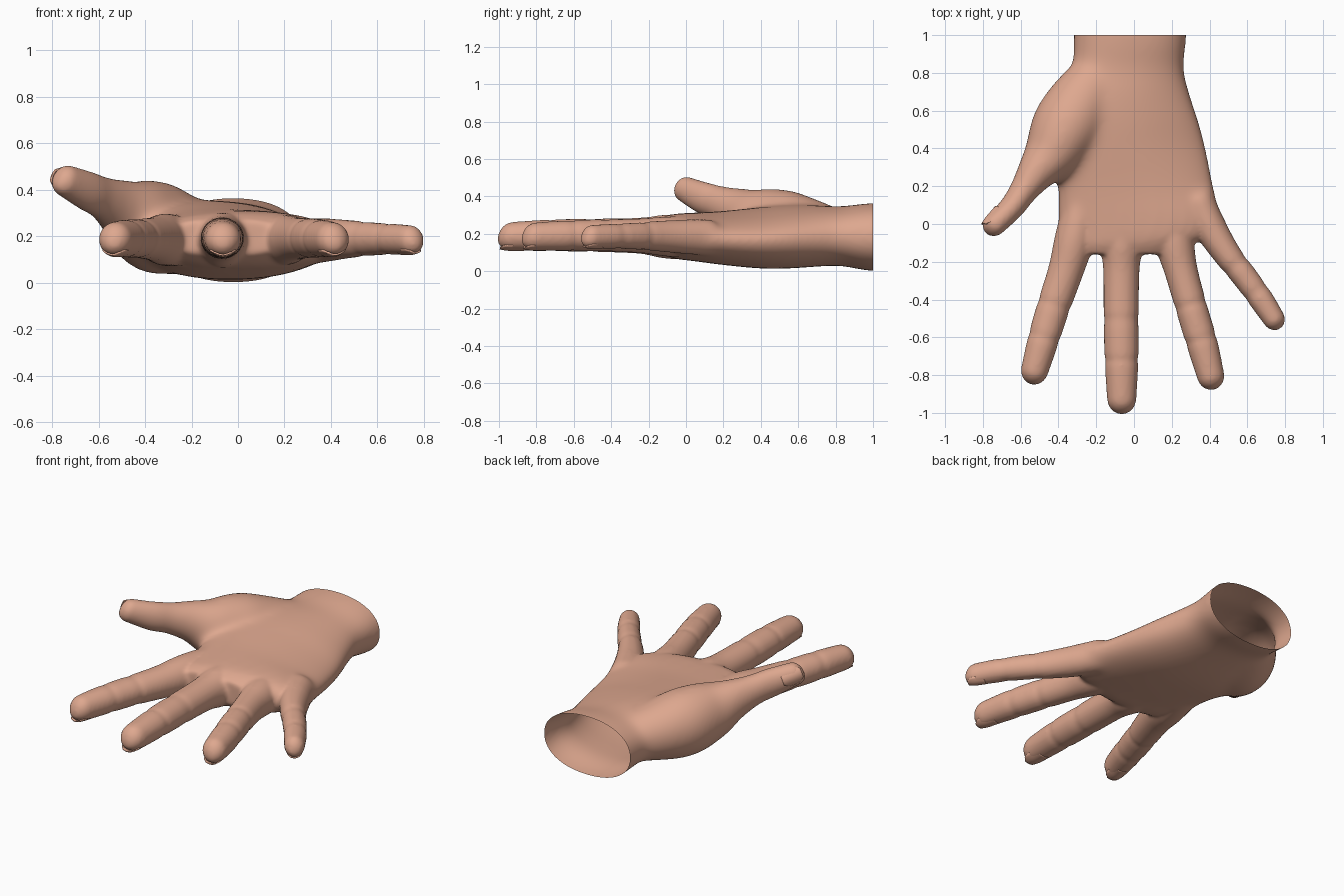
import bpy, bmesh, math
from mathutils import Vector

if "Cube" in bpy.data.objects:
    bpy.data.objects.remove(bpy.data.objects["Cube"])

skin = bpy.data.materials.new("skin")
skin.diffuse_color = (0.73, 0.39, 0.275, 1)
skin.use_nodes = True
skin.node_tree.nodes["Principled BSDF"].inputs["Base Color"].default_value = skin.diffuse_color
N = 32


def spline(rows, steps=8):
    """Catmull-Rom interpolation through rows of numbers."""
    out = []
    for i in range(len(rows) - 1):
        p = [Vector(rows[min(max(i + k, 0), len(rows) - 1)]) for k in (-1, 0, 1, 2)]
        for s in range(steps):
            t = s / steps
            out.append(0.5 * (2 * p[1] + (p[2] - p[0]) * t
                              + (2 * p[0] - 5 * p[1] + 4 * p[2] - p[3]) * t * t
                              + (3 * p[1] - p[0] - 3 * p[2] + p[3]) * t ** 3))
    return out + [Vector(rows[-1])]


def skin_rings(bm, rings):
    """Bridge closed rings and cap both ends."""
    rings = [[bm.verts.new(p) for p in r] for r in rings]
    for a, b in zip(rings, rings[1:]):
        for i in range(N):
            bm.faces.new((a[i], a[(i + 1) % N], b[(i + 1) % N], b[i]))
    bm.faces.new(rings[0][::-1])
    bm.faces.new(rings[-1])


def palm(bm):
    # sections: y, left x, right x, bottom z, top z, rise of the top towards the thumb side
    rows = [(1.3, -.32, .28, .0, .365, 0), (1, -.32, .28, .0, .365, 0), (.83, -.328, .265, .028, .347, .01),
            (.7, -.37, .295, .024, .35, .03), (.55, -.42, .345, .014, .347, .045),
            (.4, -.44, .385, .014, .335, .05), (.2, -.405, .425, .033, .318, .035),
            (.05, -.40, .445, .053, .313, .012), (-.05, -.39, .40, .066, .307, 0),
            (-.11, -.37, .31, .085, .295, 0), (-.16, -.33, .22, .12, .27, 0)]
    rings = []
    for y, l, r, b, t, rise in spline(rows, 5):
        ring = []
        for i in range(N):
            a = 2 * math.pi * i / N
            c, s = math.cos(a), math.sin(a)
            e = 2 / 2.2
            ring.append(Vector(((l + r) / 2 + (r - l) / 2 * math.copysign(abs(c) ** e, c), y,
                                (b + t) / 2 + (t - b) / 2 * math.copysign(abs(s) ** e, s)
                                - rise * c * max(0, s) ** 0.5)))
        rings.append(ring)
    skin_rings(bm, rings)


def limb(bm, rows, creases=()):
    """Rounded limb from sections (x, y, z, half width, half height)."""
    sections = []
    pts = spline(rows)
    for i, p in enumerate(pts):
        a, b = pts[max(i - 1, 0)], pts[min(i + 1, len(pts) - 1)]
        t = (Vector(b[:3]) - Vector(a[:3])).normalized()
        f = 1 - sum(0.06 * math.exp(-((p[1] - y) / 0.018) ** 2) for y in creases)
        sections.append((Vector(p[:3]), t, p[3] * f, p[4] * f))
    # rounded tip
    c, t, w, h = sections[-1]
    for k in range(1, 9):
        a = k / 8 * 1.5
        low = Vector((0, 0, -0.022 * (1 - math.cos(a))))
        sections.append((c + t * w * 1.1 * math.sin(a) + low, t, w * math.cos(a), h * math.cos(a)))
    rings = []
    for c, t, w, h in sections:
        side = t.cross(Vector((0, 0, 1))).normalized()
        up = side.cross(t)
        rings.append([c + side * w * math.cos(2 * math.pi * i / N) + up * h * math.sin(2 * math.pi * i / N)
                      for i in range(N)])
    skin_rings(bm, rings)


def nail(bm, centre, along, normal, w, length, r):
    """Curved plate wrapped around the finger, rounded at both ends."""
    along = Vector(along).normalized()
    n = Vector(normal)
    n = (n - along * n.dot(along)).normalized()
    side = along.cross(n)
    grid = []
    for j in range(13):
        v = j / 12 * 2 - 1
        k = max(0.3, (1 - abs(v) ** 3.5)) ** 0.5
        grid.append([bm.verts.new(Vector(centre) + along * v * length / 2 + side * w * k * u
                                  + n * r * (1 - 0.4 * (k * u) ** 2 - 0.12 * max(0, v) ** 2))
                     for u in (i / 5 - 1 for i in range(11))])
    for a, b in zip(grid, grid[1:]):
        for i in range(10):
            bm.faces.new((a[i], a[i + 1], b[i + 1], b[i]))


def add(name, build, *args):
    bm = bmesh.new()
    build(bm, *args)
    bmesh.ops.recalc_face_normals(bm, faces=bm.faces)
    me = bpy.data.meshes.new(name)
    bm.to_mesh(me)
    bm.free()
    me.materials.append(skin)
    ob = bpy.data.objects.new(name, me)
    bpy.context.collection.objects.link(ob)
    return ob


parts = [add("hand", palm)]
fingers = {
    "index": ([(-.27, .12, .18, .10, .11), (-.315, -.08, .185, .105, .112), (-.362, -.25, .188, .094, .094),
               (-.43, -.45, .19, .088, .084), (-.482, -.62, .19, .083, .082), (-.525, -.772, .187, .073, .076)],
              (-.43, -.6)),
    "middle": ([(-.06, .12, .18, .10, .12), (-.065, -.1, .185, .11, .118), (-.067, -.25, .19, .096, .096),
                (-.068, -.5, .192, .093, .089), (-.066, -.72, .192, .09, .085), (-.065, -.922, .187, .078, .077)],
               (-.51, -.72)),
    "ring": ([(.17, .12, .18, .10, .105), (.21, -.08, .185, .105, .108), (.25, -.25, .19, .088, .092),
              (.315, -.48, .192, .084, .085), (.36, -.63, .19, .083, .082), (.405, -.80, .186, .073, .075)],
             (-.43, -.61)),
    "little": ([(.33, .14, .18, .09, .10), (.41, -.03, .185, .085, .09), (.50, -.17, .188, .073, .08),
                (.59, -.285, .188, .068, .071), (.67, -.395, .187, .066, .067), (.739, -.50, .184, .059, .064)],
               (-.22, -.36)),
}
for name, (rows, creases) in fingers.items():
    parts.append(add(name + "_finger", limb, rows, creases))

# thumb with its fleshy base
parts.append(add("thumb", limb, [
    (-.13, .86, .19, .11, .12), (-.24, .70, .21, .17, .165), (-.345, .53, .235, .19, .20),
    (-.43, .38, .275, .155, .175), (-.51, .28, .325, .108, .125), (-.585, .175, .365, .076, .092),
    (-.65, .085, .395, .066, .085), (-.738, -.002, .437, .061, .07)]))

# fuse everything into one smooth skin, softened most across the palm
for p in parts:
    p.select_set(True)
hand = parts[0]
bpy.context.view_layer.objects.active = hand
bpy.ops.object.join()
m = hand.modifiers.new("fuse", 'REMESH')
m.mode, m.voxel_size = 'VOXEL', 0.011
bpy.ops.object.modifier_apply(modifier="fuse")
group = hand.vertex_groups.new(name="palm_area")
for v in hand.data.vertices:
    x, y, z = v.co
    weight = min(1, max(0, (y - 0.02) / 0.2)) * min(1, max(0, (x + 0.58) / 0.12))
    if weight > 0:
        group.add([v.index], weight, 'REPLACE')
for name, count, area in (("soften_all", 9, ""), ("soften_palm", 90, "palm_area")):
    m = hand.modifiers.new(name, 'SMOOTH')
    m.factor, m.iterations, m.vertex_group = 0.5, count, area
    bpy.ops.object.modifier_apply(modifier=name)

# cut the wrist open
bm = bmesh.new()
bm.from_mesh(hand.data)
bmesh.ops.bisect_plane(bm, geom=bm.verts[:] + bm.edges[:] + bm.faces[:], plane_co=(0, 1, 0),
                       plane_no=(0, 1, 0), clear_outer=True)
for f in bm.faces:
    f.smooth = True
    f.material_index = 0
bm.to_mesh(hand.data)
bm.free()

# nails: centre, direction, facing, half width, length, distance from centre
down = (0, 0, -1)
for name, c, d, n, w, l, r in [
        ("index", (-.525, -.775, .185), (-.25, -1, 0), down, .053, .125, .072),
        ("middle", (-.065, -.93, .185), (0, -1, 0), down, .057, .13, .073),
        ("ring", (.403, -.803, .184), (.25, -1, 0), down, .053, .125, .071),
        ("little", (.737, -.497, .182), (.55, -.83, 0), down, .042, .1, .06),
        ("thumb", (-.728, .01, .432), (-.6, -.68, .3), (-.75, .55, .3), .048, .12, .058)]:
    ob = add(name + "_nail", nail, c, d, n, w, l, r)
    m = ob.modifiers.new("thickness", 'SOLIDIFY')
    m.thickness, m.offset = 0.007, 0
    for f in ob.data.polygons:
        f.use_smooth = True
